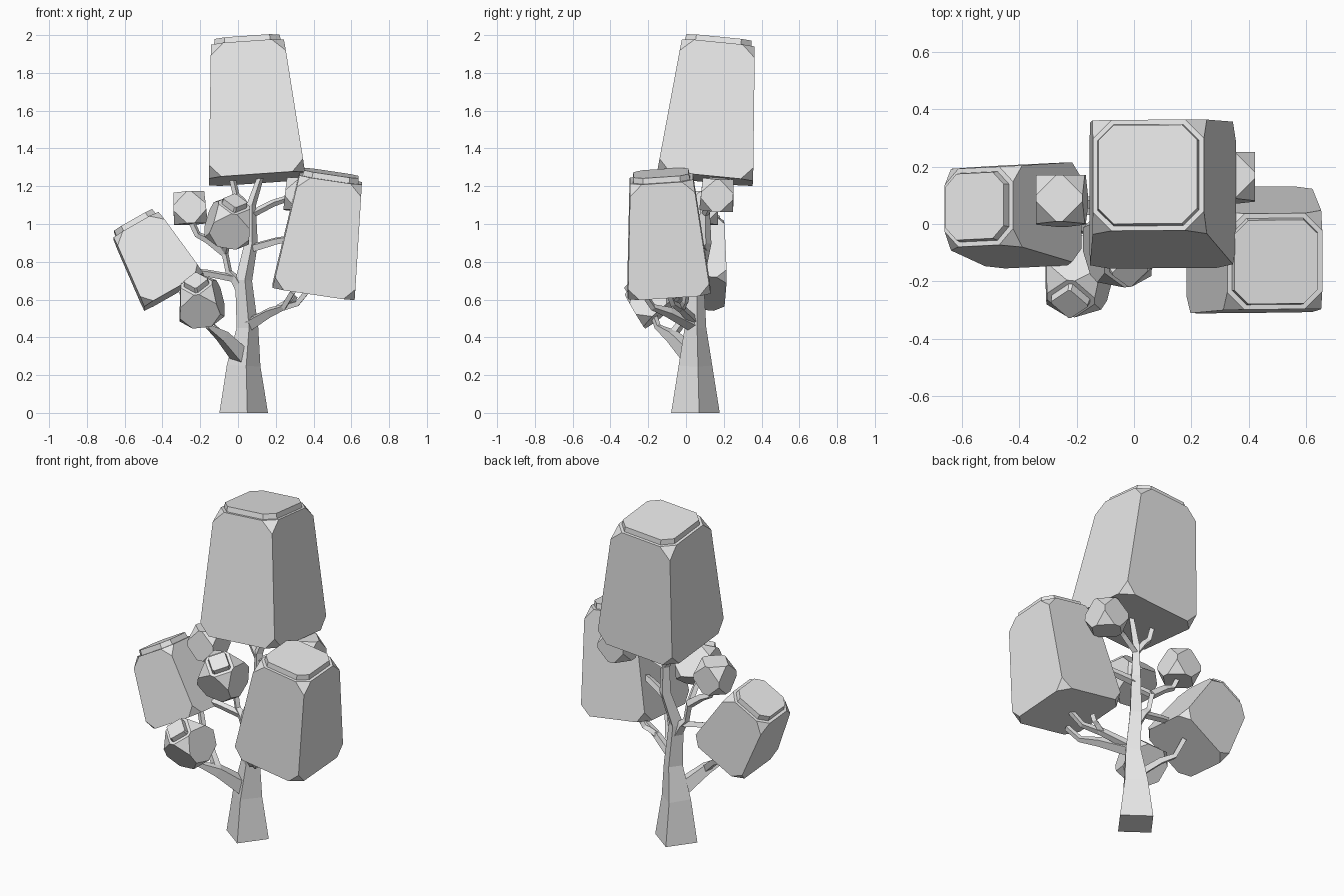
import bpy, bmesh
from mathutils import Vector, Matrix

default_cube = bpy.data.objects.get("Cube")
if default_cube:
    bpy.data.objects.remove(default_cube, do_unlink=True)

# Single plain colour
grey = bpy.data.materials.new("plain_grey")
grey.use_nodes = True
grey.diffuse_color = (.8, .8, .8, 1)
shader = grey.node_tree.nodes["Principled BSDF"]
shader.inputs["Base Color"].default_value = grey.diffuse_color


def finish(name, bm):
    """Turn the bmesh into a named, flat-shaded object."""
    bmesh.ops.recalc_face_normals(bm, faces=bm.faces)
    mesh = bpy.data.meshes.new(name)
    bm.to_mesh(mesh)
    bm.free()
    mesh.materials.append(grey)
    part = bpy.data.objects.new(name, mesh)
    bpy.context.scene.collection.objects.link(part)


def tube(name, path, radii):
    """Four-sided tube that follows the path without twisting."""
    bm = bmesh.new()
    rings = []
    across = Vector((1, .15, 0))
    last = len(path) - 1
    for index, (centre, radius) in enumerate(zip(path, radii)):
        along = path[min(index + 1, last)] - path[max(index - 1, 0)]
        along.normalize()
        across = (across - along * across.dot(along)).normalized()
        side = along.cross(across)
        corners = (across, side, -across, -side)
        rings.append([bm.verts.new(centre + corner * radius) for corner in corners])
    for lower, upper in zip(rings, rings[1:]):
        for k in range(4):
            bm.faces.new((lower[k], lower[k - 1], upper[k - 1], upper[k]))
    bm.faces.new(rings[0])
    bm.faces.new(rings[-1])
    finish(name, bm)


def girth(height):
    """Trunk radius: a flared foot below a slow taper."""
    return max(.13 - .16 * height, .08 - .05 * height)


# Trunk: straight foot, then a gentle S bend
foot = [Vector((.03, .05, height)) for height in (0, .1, .25)]
bend = [Vector(point) for point in
        ((.05, .05, .45), (.03, .05, .7), (.07, .1, .9), (.07, .1, 1.1), (.12, .12, 1.25))]
trunk_path = foot + bend
tube("trunk", trunk_path, [girth(point.z) for point in trunk_path])


def on_trunk(height):
    """Centre of the trunk at a given height."""
    for lower, upper in zip(trunk_path, trunk_path[1:]):
        if lower.z <= height <= upper.z:
            return lower.lerp(upper, (height - lower.z) / (upper.z - lower.z))


def branch(name, start, tip, share=.7):
    """Limb that reaches outward first and then turns up; returns its joints."""
    tip = Vector(tip)
    reach = tip - start
    elbow = start + reach * Vector((.5, .5, .4)).x
    elbow.z = start.z + reach.z * .4
    wrist = start + reach * .8
    wrist.z = start.z + reach.z * .55
    thick, thin = max(.02, girth(start.z) * share), .018
    middle = (thick + thin) / 2
    tube(name, [start, elbow, wrist, tip], [thick, middle, thin, thin])
    return elbow, wrist, tip


# Lower branches, with twigs growing from their joints
elbow, wrist, tip = branch("front_branch", on_trunk(.28), (-.2, -.2, .6))
branch("front_branch_twig", elbow, (-.3, .07, .65), share=.4)
branch("low_branch", on_trunk(.46), (.29, -.23, .64))
elbow, wrist, tip = branch("low_branch_fork", on_trunk(.48), (.38, -.1, .66), share=.5)
branch("low_branch_twig", elbow, (.3, 0, .62), share=.4)

# Upper branches
elbow, wrist, tip = branch("left_branch", on_trunk(.62), (-.07, .07, .85))
branch("left_branch_end", tip, (-.25, .08, 1.02))
branch("left_branch_fork", elbow, (-.3, .04, .78), share=.5)
branch("left_branch_twig", tip, (-.04, -.08, 1), share=.5)
branch("right_branch", on_trunk(.87), (.34, 0, .97))
branch("upper_right_branch", on_trunk(1.05), (.3, .16, 1.2))
branch("upper_left_branch", on_trunk(1.05), (-.03, .12, 1.24))


def foliage(name, base, top, half, narrowing=.76, cut=None, capped=True):
    """Tapered block with cut corners and a raised cap, set from base to top."""
    base, top = Vector(base), Vector(top)
    axis = top - base
    bm = bmesh.new()
    bmesh.ops.create_cube(bm, size=2)
    for vert in bm.verts:
        upper = vert.co.z > 0
        width = half * narrowing if upper else half
        vert.co = (vert.co.x * width, vert.co.y * width, axis.length if upper else 0)
    corner_cut = cut or .03 + .14 * half
    bmesh.ops.bevel(bm, geom=bm.verts[:], offset=corner_cut, segments=1, affect='VERTICES')
    if capped:
        bm.normal_update()
        lid = max(bm.faces, key=lambda face: face.calc_center_median().z)
        # A flat ledge, then the slightly tapered cap
        for margin, rise in ((.018, 0), (.005, .03)):
            bmesh.ops.inset_region(bm, faces=[lid], thickness=margin)
            for vert in lid.verts:
                vert.co.z += rise
    axis.normalize()
    across = Vector((1, 0, 0))
    across = (across - axis * across.dot(axis)).normalized()
    turn = Matrix((across, axis.cross(across), axis)).transposed()
    bm.transform(Matrix.Translation(base) @ turn.to_4x4())
    finish(name, bm)


def clump(name, base, top, half, narrowing, capped):
    """Small rounded foliage with deeply cut corners."""
    foliage(name, base, top, half, narrowing, cut=.07, capped=capped)


# Large foliage blocks
foliage("top_foliage", (.1, .1, 1.24), (.05, .17, 1.95), half=.255)
foliage("right_foliage", (.4, -.09, .64), (.49, -.13, 1.24), half=.22)
foliage("left_foliage", (-.34, .03, .64), (-.54, .06, .99), half=.18)

# Small foliage clumps
clump("front_clump", (-.19, -.13, .53), (-.22, -.26, .68), half=.12, narrowing=.7, capped=True)
clump("middle_clump", (-.06, -.04, .94), (-.02, -.15, 1.1), half=.12, narrowing=.7, capped=True)
clump("left_clump", (-.25, .08, 1), (-.26, .09, 1.17), half=.09, narrowing=.9, capped=False)
clump("right_clump", (.33, .16, 1.07), (.34, .17, 1.24), half=.09, narrowing=.9, capped=False)
